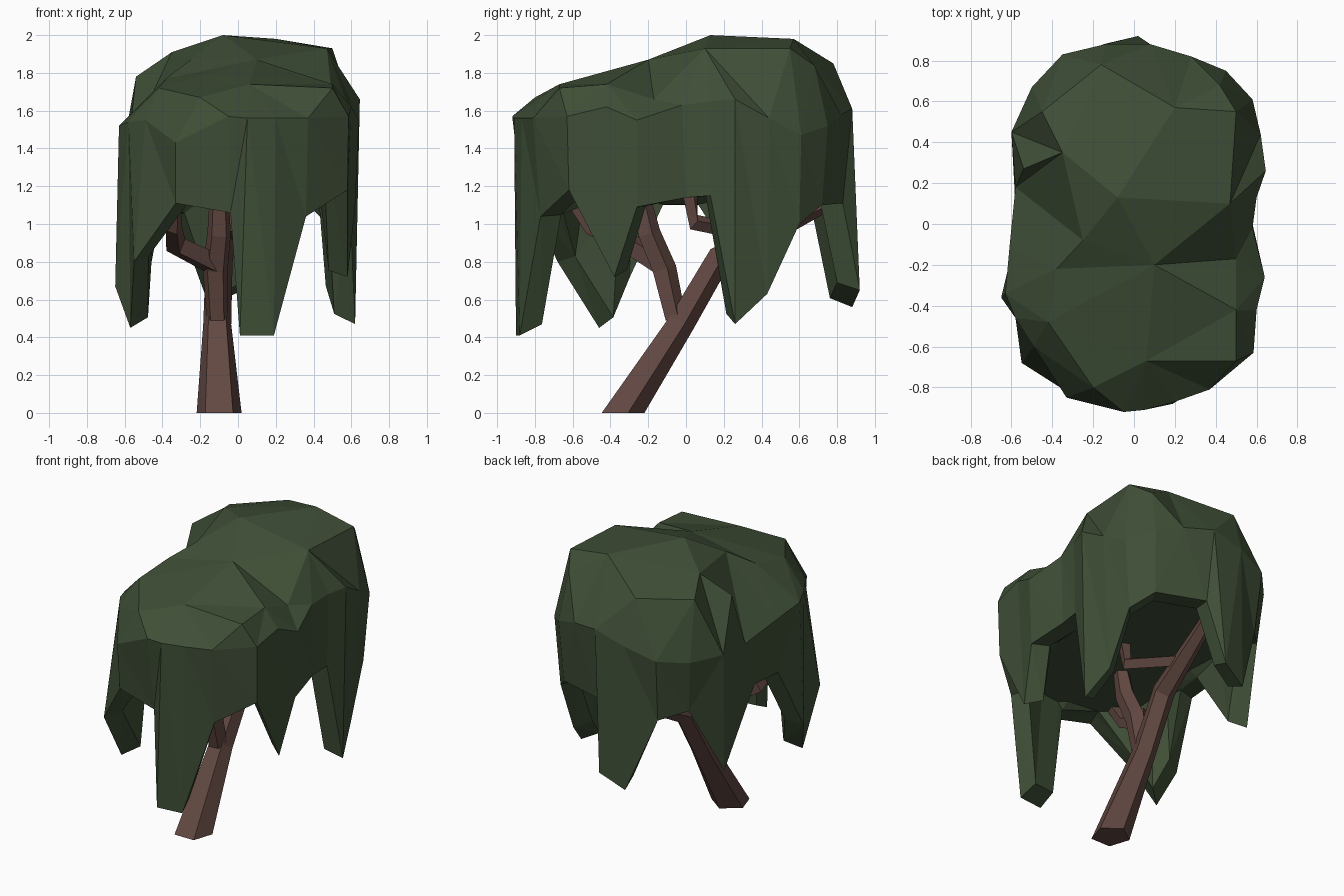
import bpy, bmesh, math
from mathutils import Vector
from mathutils.geometry import delaunay_2d_cdt


def material(name, rgb):
    m = bpy.data.materials.new(name)
    m.diffuse_color = (*rgb, 1)
    return m


LEAF = material("leaf green", (0.05, 0.078, 0.038))
BARK = material("bark brown", (0.125, 0.066, 0.055))


def finish(bm, name, mat):
    bmesh.ops.recalc_face_normals(bm, faces=bm.faces[:])
    me = bpy.data.meshes.new(name)
    bm.to_mesh(me)
    bm.free()
    me.materials.append(mat)
    ob = bpy.data.objects.new(name, me)
    bpy.context.collection.objects.link(ob)
    return ob


def bridge(bm, a, b):
    n = len(a)
    for i in range(n):
        j = (i + 1) % n
        bm.faces.new((a[i], a[j], b[j], b[i]))


def limb(name, path, sides=5, flat_base=False):
    """Faceted tube through (x, y, z, radius) points."""
    bm = bmesh.new()
    pts = [Vector(p[:3]) for p in path]
    rings = []
    for i, p in enumerate(pts):
        t = (pts[min(i + 1, len(pts) - 1)] - pts[max(i - 1, 0)]).normalized()
        if flat_base and i == 0:
            t = Vector((0, 0, 1))
        u = (Vector((1, 0, 0)) - t * t.x).normalized()
        v = t.cross(u)
        r = path[i][3]
        rings.append([bm.verts.new(p + r * (math.cos(a) * u + math.sin(a) * v))
                      for a in (math.tau * (k + 0.25) / sides for k in range(sides))])
    for a, b in zip(rings, rings[1:]):
        bridge(bm, a, b)
    bm.faces.new(rings[0])
    bm.faces.new(rings[-1])
    return finish(bm, name, BARK)


# Trunk and branches
limb("trunk", [(-0.10, -0.345, 0, 0.125), (-0.11, -0.03, 0.48, 0.078),
               (-0.10, 0.17, 0.82, 0.075), (-0.02, 0.74, 1.11, 0.045)], flat_base=True)
limb("front_branch", [(-0.11, -0.06, 0.50, 0.06), (-0.12, -0.12, 0.76, 0.07),
                      (-0.10, -0.20, 0.95, 0.065), (-0.10, -0.25, 1.18, 0.05)])
limb("left_twig", [(-0.13, -0.13, 0.79, 0.065), (-0.33, -0.29, 0.89, 0.06),
                   (-0.34, -0.50, 0.98, 0.045), (-0.33, -0.62, 1.16, 0.04)], sides=4)
limb("right_twig", [(-0.07, 0.38, 0.94, 0.045), (0.09, 0.04, 1.01, 0.045),
                    (0.10, 0.02, 1.18, 0.045)], sides=4)

# Canopy hem, going round from the front: x, y, lower edge height (low = hanging drape)
HEM = [(-0.04, -0.86, 1.06), (0.01, -0.90, 0.41), (0.19, -0.88, 0.41), (0.36, -0.77, 1.04),
       (0.58, -0.62, 1.18), (0.58, -0.38, 0.72), (0.62, -0.26, 1.09), (0.58, 0.0, 1.14),
       (0.59, 0.13, 1.15), (0.62, 0.26, 0.47), (0.56, 0.43, 0.63), (0.54, 0.60, 1.0),
       (0.43, 0.72, 1.10), (0.10, 0.83, 1.11), (0.02, 0.92, 0.65), (-0.15, 0.88, 0.56),
       (-0.33, 0.78, 1.05), (-0.47, 0.64, 1.10), (-0.58, 0.41, 0.63), (-0.58, 0.08, 1.10),
       (-0.60, -0.15, 1.10), (-0.65, -0.36, 0.67), (-0.57, -0.46, 0.45),
       (-0.55, -0.68, 0.80), (-0.33, -0.82, 1.11)]
# Shoulder above each hem point
SHOULDER = [(-0.05, -0.92, 1.57), (0.05, -0.91, 1.56), (0.20, -0.87, 1.56), (0.37, -0.81, 1.56),
            (0.585, -0.63, 1.57), (0.60, -0.42, 1.62), (0.64, -0.26, 1.55), (0.58, -0.02, 1.63),
            (0.60, 0.13, 1.65), (0.645, 0.26, 1.66), (0.62, 0.44, 1.56), (0.58, 0.61, 1.47),
            (0.45, 0.75, 1.52), (0.28, 0.82, 1.58), (0.08, 0.88, 1.61), (-0.14, 0.88, 1.55),
            (-0.35, 0.83, 1.48), (-0.50, 0.67, 1.45), (-0.60, 0.45, 1.45), (-0.58, 0.18, 1.42),
            (-0.61, -0.12, 1.48), (-0.63, -0.34, 1.52), (-0.58, -0.46, 1.54),
            (-0.49, -0.60, 1.55), (-0.33, -0.85, 1.43)]
# Crown points of the two lobes and the fold between them
CROWN = [(0.50, -0.17, 1.66), (0.47, 0.10, 1.93), (0.50, 0.55, 1.93), (0.20, 0.57, 1.98),
         (0.42, 0.68, 1.84), (-0.16, 0.78, 1.85), (-0.45, 0.55, 1.83), (-0.54, 0.27, 1.78),
         (-0.35, 0.35, 1.91), (-0.08, 0.13, 2.0), (-0.38, -0.22, 1.77), (-0.25, -0.08, 1.87),
         (-0.42, -0.48, 1.72), (-0.20, -0.80, 1.67), (0.06, -0.67, 1.74), (0.50, -0.67, 1.72),
         (0.50, -0.42, 1.74), (0.10, -0.20, 1.87)]

# Crown skin over the shoulder outline
bm = bmesh.new()
N = len(HEM)
top = [bm.verts.new(p) for p in SHOULDER + CROWN]
flat = [Vector((v.co.x, v.co.y)) for v in top]
_, _, tris, origin, _, _ = delaunay_2d_cdt(flat, [], [list(range(N))], 1, 1e-5)
for f in tris:
    bm.faces.new([top[origin[i][0]] for i in f])


def inset(x, y, z, d):
    s = 1 - d / math.hypot(x, y)
    return bm.verts.new((x * s, y * s, z))


# Outer wall, drape thickness, inner drape wall and slightly tilted underside
hem = [bm.verts.new(p) for p in HEM]
inner = [inset(x, y, z + 0.08 * (1.15 - z), 0.12) for x, y, z in HEM]
under = [inset(x, y, 1.14 + 0.04 * y, 0.17) for x, y, z in HEM]
for a, b in ((top[:N], hem), (hem, inner), (inner, under)):
    bridge(bm, a, b)
bm.faces.new(under)
bmesh.ops.triangulate(bm, faces=bm.faces[:])
finish(bm, "canopy", LEAF)
